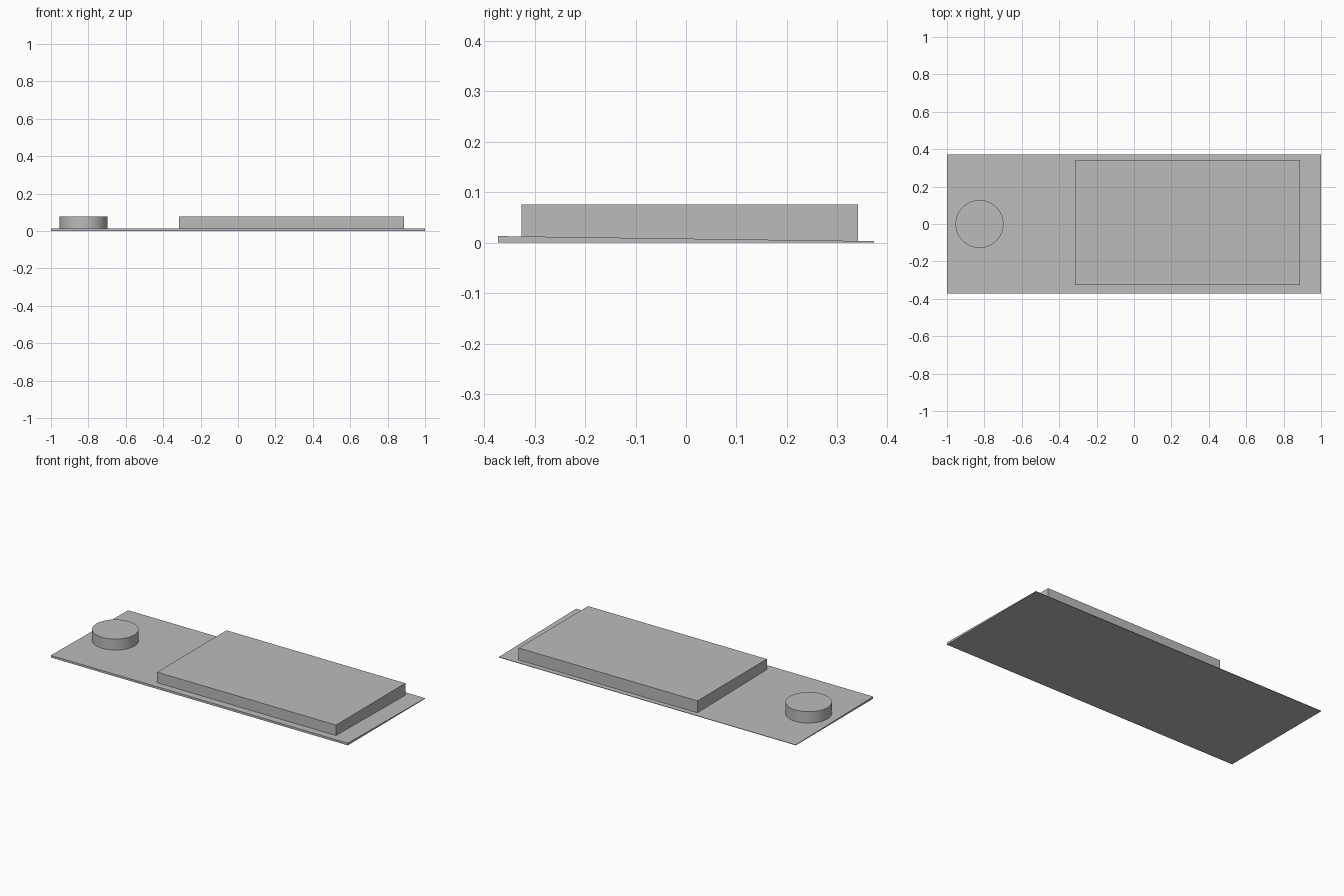
import bpy
import bmesh
import math

if "Cube" in bpy.data.objects:
    bpy.data.objects.remove(bpy.data.objects["Cube"], do_unlink=True)

grey = bpy.data.materials.new("plain_grey")
grey.use_nodes = True
colour = (0.5, 0.5, 0.5, 1)
grey.diffuse_color = colour
grey.node_tree.nodes["Principled BSDF"].inputs["Base Color"].default_value = colour

TOP = 0.076
HALF_DEPTH = 0.372
FRONT_THICK, BACK_THICK = 0.013, 0.003


def plate_height(y):
    """Height of the sloping plate surface at depth y."""
    t = (y + HALF_DEPTH) / (2 * HALF_DEPTH)
    return FRONT_THICK + t * (BACK_THICK - FRONT_THICK)


def add_box(name, x0, x1, y0, y1, z0, z1):
    bpy.ops.mesh.primitive_cube_add(
        size=1, location=((x0 + x1) / 2, (y0 + y1) / 2, (z0 + z1) / 2))
    box = bpy.context.object
    box.name = name
    box.scale = (x1 - x0, y1 - y0, z1 - z0)
    bpy.ops.object.transform_apply(location=True, scale=True)
    box.data.materials.append(grey)
    return box


def drop_onto_plate(obj):
    """Let the underside follow the slope of the plate."""
    middle = TOP / 2
    for v in obj.data.vertices:
        if v.co.z < middle:
            v.co.z = plate_height(v.co.y)


# Thin base plate, thicker along the front edge
base = add_box("base_plate", -1, 1, -HALF_DEPTH, HALF_DEPTH, 0, FRONT_THICK)
for v in base.data.vertices:
    if v.co.z > FRONT_THICK / 2:
        v.co.z = plate_height(v.co.y)

# Large raised slab
slab = add_box("raised_slab", -0.316, 0.888, -0.326, 0.341, 0, TOP)
drop_onto_plate(slab)

# Round button
bpy.ops.mesh.primitive_cylinder_add(
    vertices=64, radius=0.128, depth=TOP, location=(-0.826, 0, TOP / 2))
button = bpy.context.object
button.name = "round_button"
bpy.ops.object.transform_apply(location=True)
button.data.materials.append(grey)
drop_onto_plate(button)
bpy.ops.object.shade_smooth_by_angle(angle=math.radians(30))
